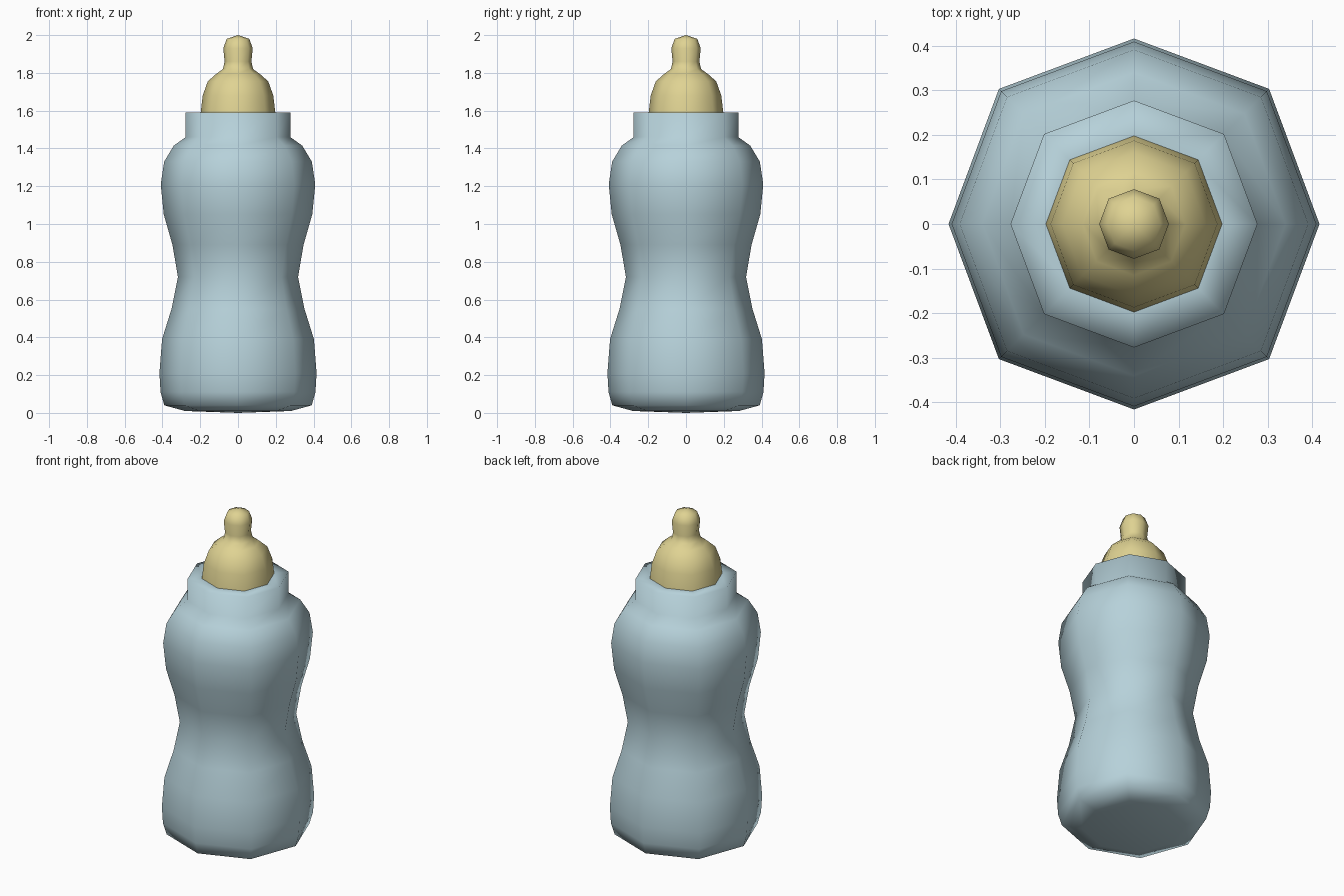
import bpy, bmesh, math

if "Cube" in bpy.data.objects:
    bpy.data.objects.remove(bpy.data.objects["Cube"])

SIDES = 8


def material(name, rgb):
    m = bpy.data.materials.new(name)
    m.diffuse_color = (*rgb, 1)
    m.use_nodes = True
    m.node_tree.nodes["Principled BSDF"].inputs["Base Color"].default_value = m.diffuse_color
    return m


def lathe(name, profile, mat):
    """Eight-sided turned part; radius 0 makes a pole."""
    bm = bmesh.new()
    rings = []
    for r, z in profile:
        if r == 0:
            rings.append([bm.verts.new((0, 0, z))] * SIDES)
            continue
        ring = []
        for i in range(SIDES):
            a = math.tau * i / SIDES
            k = r * (1.03 if i % 2 else 1.0)  # corners are slightly fuller
            ring.append(bm.verts.new((k * math.cos(a), k * math.sin(a), z)))
        rings.append(ring)
    for lo, hi in zip(rings, rings[1:]):
        for i in range(SIDES):
            j = (i + 1) % SIDES
            quad = list(dict.fromkeys((lo[i], lo[j], hi[j], hi[i])))
            bm.faces.new(quad).smooth = True
    bmesh.ops.recalc_face_normals(bm, faces=bm.faces)
    me = bpy.data.meshes.new(name)
    bm.to_mesh(me)
    bm.free()
    me.materials.append(mat)
    ob = bpy.data.objects.new(name, me)
    bpy.context.collection.objects.link(ob)
    return ob


blue = material("pale_blue", (0.47, 0.64, 0.70))
cream = material("cream_yellow", (0.74, 0.65, 0.29))

# Waisted bottle with collar and flat rim
lathe("bottle_body", [
    (0, 0), (0.28, 0.01), (0.39, 0.04), (0.41, 0.11), (0.416, 0.21),
    (0.402, 0.39), (0.352, 0.55), (0.318, 0.72), (0.347, 0.89),
    (0.393, 1.05), (0.409, 1.21), (0.391, 1.33), (0.34, 1.415),
    (0.277, 1.46), (0.277, 1.59), (0.19, 1.588)], blue)

# Soft teat
lathe("bottle_teat", [
    (0.198, 1.585), (0.187, 1.68), (0.16, 1.755), (0.115, 1.795),
    (0.08, 1.82), (0.071, 1.86), (0.078, 1.93), (0.06, 1.98),
    (0, 2.0)], cream)
